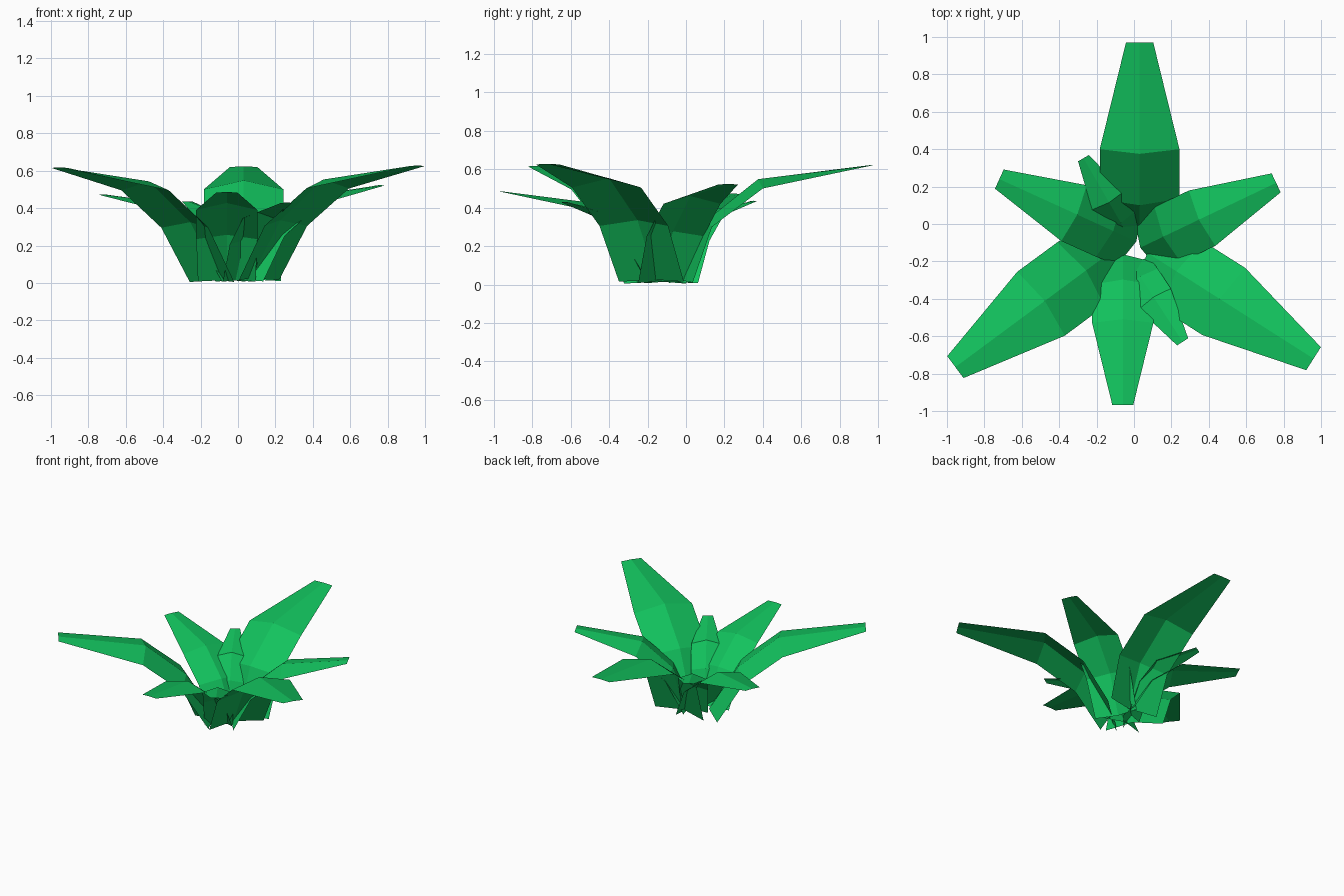
import bpy, math

if "Cube" in bpy.data.objects:
    bpy.data.objects.remove(bpy.data.objects["Cube"])

green = bpy.data.materials.new("leaf green")
green.diffuse_color = (0.006, 0.54, 0.11, 1)
green.use_nodes = True
green.node_tree.nodes["Principled BSDF"].inputs["Base Color"].default_value = green.diffuse_color


def leaf(name, tip, heading, scale, zscale, base_back=0.16, zoff=0.0):
    """Folded strip leaf; tip = (x, y) of the tip centre, heading in degrees."""
    # distance behind tip, height, half width, ridge shift back, ridge rise
    stations = [
        (0.57 + 0.265 + base_back, 0.01, 0.20, 0.05, 0.01),
        (0.57 + 0.265, 0.30, 0.212, 0.035, 0.03),
        (0.57, 0.50, 0.213, 0.025, 0.048),
        (0.0, 0.62, 0.073, 0.0, 0.003),
    ]
    a = math.radians(heading)
    dx, dy = math.cos(a), math.sin(a)
    verts, faces = [], []
    for back, z, hw, shift, rise in stations:
        for side, s, r in ((1, 0, 0), (0, shift, rise), (-1, 0, 0)):
            u = -(back + s) * scale
            v = side * hw * scale
            verts.append((tip[0] + u * dx - v * dy,
                          tip[1] + u * dy + v * dx,
                          (z + r) * zscale + zoff))
    for i in range(3):
        for j in range(2):
            k = i * 3 + j
            faces.append((k, k + 1, k + 4, k + 3))
    me = bpy.data.meshes.new(name)
    me.from_pydata(verts, [], faces)
    me.materials.append(green)
    # make the upper side the front side
    if sum(p.normal.z for p in me.polygons) < 0:
        me.flip_normals()
    ob = bpy.data.objects.new(name, me)
    bpy.context.collection.objects.link(ob)


# Large outer leaves
leaf("large_leaf_back", (0.03, 0.97), 90, 1.0, 1.0, 0.10)
leaf("large_leaf_left", (-0.955, -0.765), 216.5, 1.0, 1.0, 0.18, -0.005)
leaf("large_leaf_right", (0.96, -0.72), -32.5, 1.0, 1.0, 0.17, 0.005)
# Medium leaves
leaf("medium_leaf_front", (-0.06, -0.967), 270, 0.77, 0.78)
leaf("medium_leaf_left", (-0.72, 0.24), 155.5, 0.77, 0.76)
leaf("medium_leaf_right", (0.76, 0.22), 25.5, 0.77, 0.84)
# Small inner leaves
leaf("small_leaf_back", (-0.27, 0.352), 120, 0.46, 0.70)
leaf("small_leaf_front", (0.26, -0.63), -57, 0.48, 0.69)
